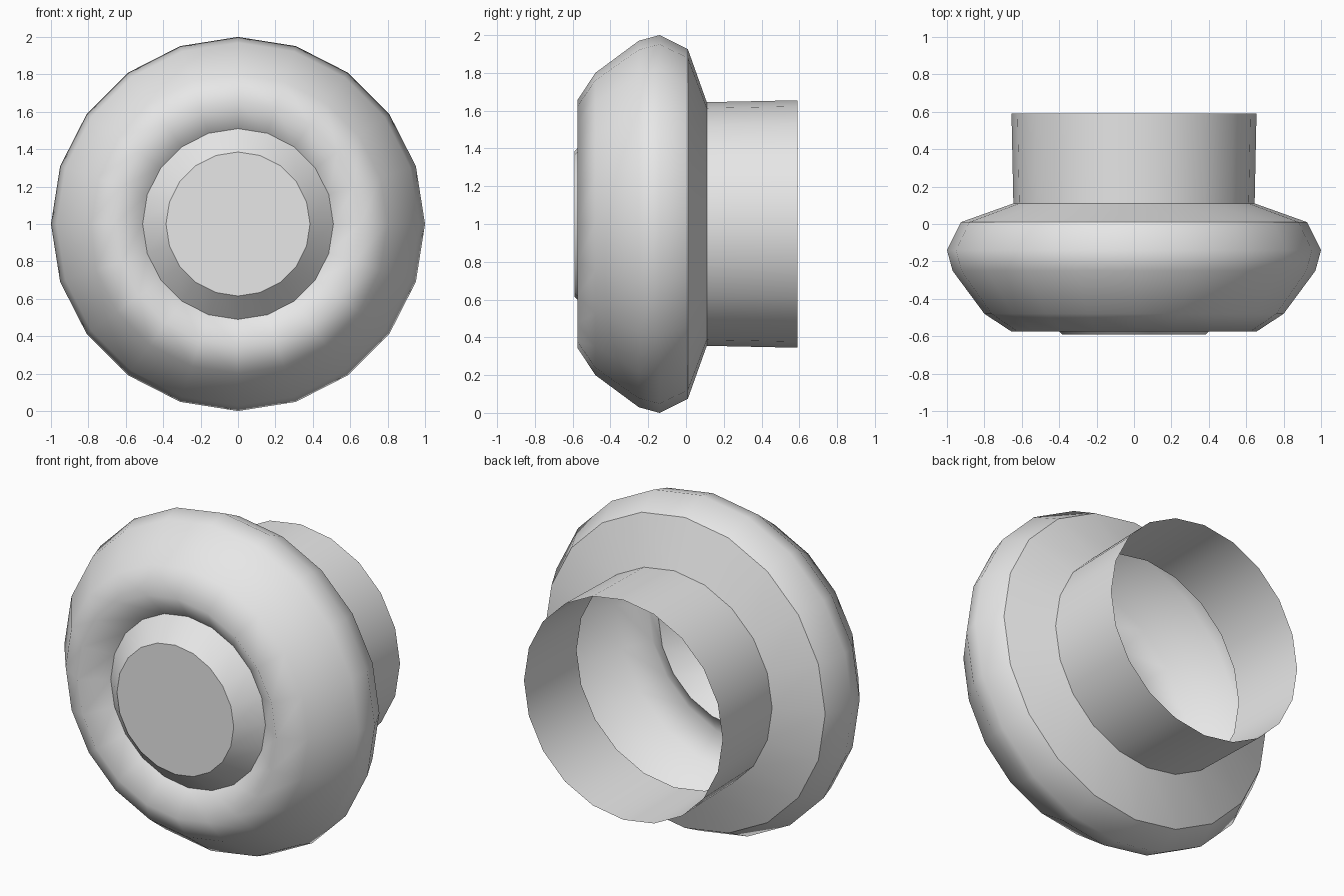
import bpy
import bmesh
from math import sin, cos, tau

SIDES = 20
CENTRE_Z = 1.0

cube = bpy.data.objects.get("Cube")
if cube:
    bpy.data.objects.remove(cube, do_unlink=True)

# One plain grey for every part
grey = bpy.data.materials.new("plain_grey")
grey.use_nodes = True
grey.diffuse_color = (0.8, 0.8, 0.8, 1)
grey.node_tree.nodes["Principled BSDF"].inputs["Base Color"].default_value = (0.8, 0.8, 0.8, 1)


def turned_part(name, profile, capped=False):
    """Revolve (radius, y) points, listed rear to front, about the y axis."""
    bm = bmesh.new()
    angles = [tau * i / SIDES for i in range(SIDES)]
    rings = [[bm.verts.new((r * sin(a), y, CENTRE_Z + r * cos(a))) for a in angles]
             for r, y in profile]
    for rear, front in zip(rings, rings[1:]):
        for i in range(SIDES):
            j = (i + 1) % SIDES
            bm.faces.new((rear[i], front[i], front[j], rear[j])).smooth = True
    if capped:
        cap = bm.faces.new(rings[-1][::-1])
        for edge in cap.edges:
            edge.smooth = False
    mesh = bpy.data.meshes.new(name)
    bm.to_mesh(mesh)
    bm.free()
    mesh.materials.append(grey)
    obj = bpy.data.objects.new(name, mesh)
    bpy.context.collection.objects.link(obj)
    return obj


# Open pipe at the back
turned_part("rear_pipe", [(0.655, 0.59), (0.645, 0.11)])

# Sloped collar between pipe and body
turned_part("back_collar", [(0.645, 0.11), (0.925, 0.01)])

# Rounded body, rolling over the lip into the front groove
turned_part("rounded_body", [(0.925, 0.01), (1.0, -0.14), (0.97, -0.25),
                             (0.8, -0.48), (0.655, -0.575), (0.51, -0.47)])

# Bevelled button in the groove
turned_part("front_button", [(0.51, -0.47), (0.385, -0.59)], capped=True)
